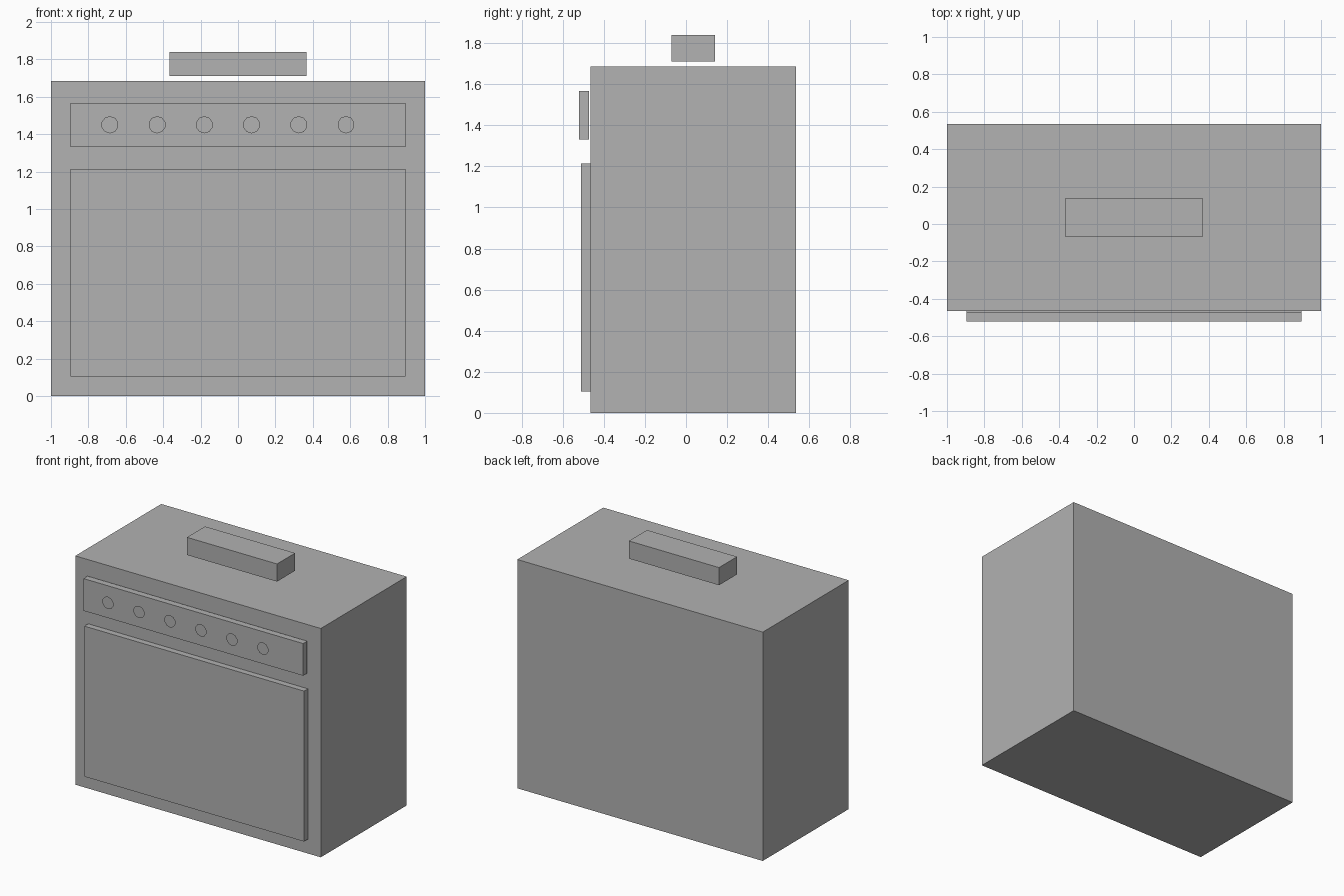
import bpy
import math

cube = bpy.data.objects.get("Cube")
if cube:
    bpy.data.objects.remove(cube, do_unlink=True)

GREY = (0.445, 0.445, 0.445, 1)
grey = bpy.data.materials.new("plain grey")
grey.use_nodes = True
grey.diffuse_color = GREY
grey.node_tree.nodes["Principled BSDF"].inputs["Base Color"].default_value = GREY


def finish(name):
    obj = bpy.context.object
    obj.name = name
    obj.data.materials.append(grey)
    return obj


def box(name, x, y, z):
    """Box filling the given (low, high) ranges."""
    spans = (x, y, z)
    bpy.ops.mesh.primitive_cube_add(size=1, location=[(a + b) / 2 for a, b in spans])
    obj = finish(name)
    obj.scale = [b - a for a, b in spans]
    bpy.ops.object.transform_apply(location=False, rotation=False, scale=True)
    return obj


# Cabinet with its door, control panel and floating top block
box("oven_body", (-1, 1), (-0.465, 0.535), (0, 1.685))
box("oven_door", (-0.895, 0.895), (-0.51, -0.463), (0.105, 1.213))
box("control_panel", (-0.895, 0.895), (-0.52, -0.473), (1.33, 1.567))
box("top_block", (-0.367, 0.367), (-0.07, 0.14), (1.71, 1.84))

# Row of flat knob discs just in front of the panel
for i in range(6):
    bpy.ops.mesh.primitive_circle_add(
        vertices=10, radius=0.046, fill_type='NGON',
        location=(-0.685 + i * 0.2525, -0.535, 1.45),
        rotation=(math.pi / 2, 0, 0))
    finish(f"knob_{i + 1}")
